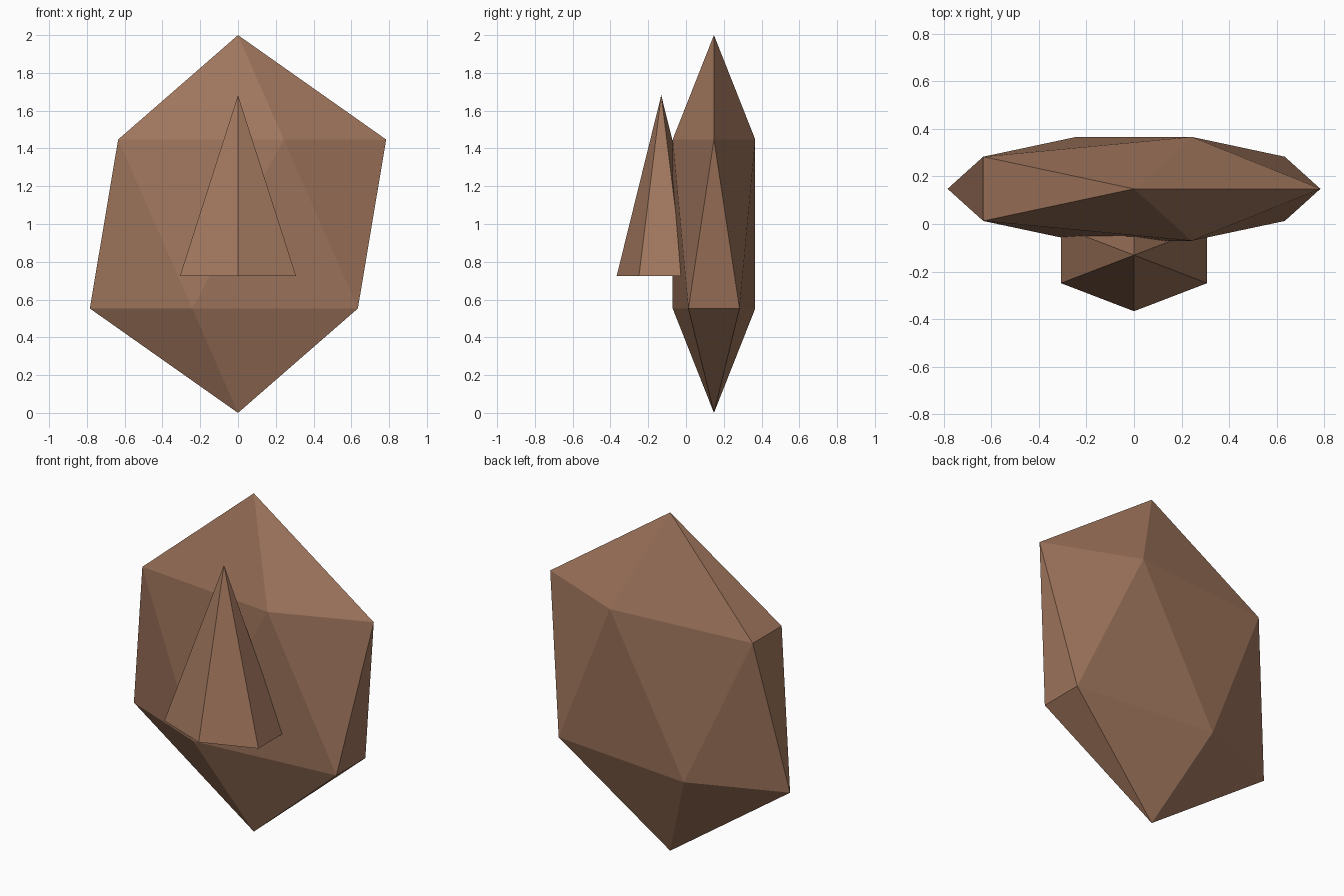
import bpy

if "Cube" in bpy.data.objects:
    bpy.data.objects.remove(bpy.data.objects["Cube"])

# Single flat brown
brown = bpy.data.materials.new("earthy_brown")
brown.diffuse_color = (0.352, 0.181, 0.109, 1.0)
brown.use_nodes = True
brown.node_tree.nodes["Principled BSDF"].inputs["Base Color"].default_value = brown.diffuse_color


def finish(name, scale):
    """Name, scale and colour the part just added."""
    part = bpy.context.object
    part.name = name
    part.scale = scale
    bpy.ops.object.transform_apply(location=False, rotation=False, scale=True)
    part.data.materials.append(brown)
    return part


# Faceted head: icosahedron flattened front to back
bpy.ops.mesh.primitive_ico_sphere_add(subdivisions=1, radius=1, location=(0, 0.148, 1.0))
finish("faceted_head", (0.877, 0.257, 1.0))

# Nose: six-sided pyramid sunk into the front, one ridge facing forward
bpy.ops.mesh.primitive_cone_add(vertices=6, radius1=1, radius2=0, depth=0.957,
                                location=(0, -0.131, 1.2035))
finish("nose", (0.355, 0.236, 1.0))
